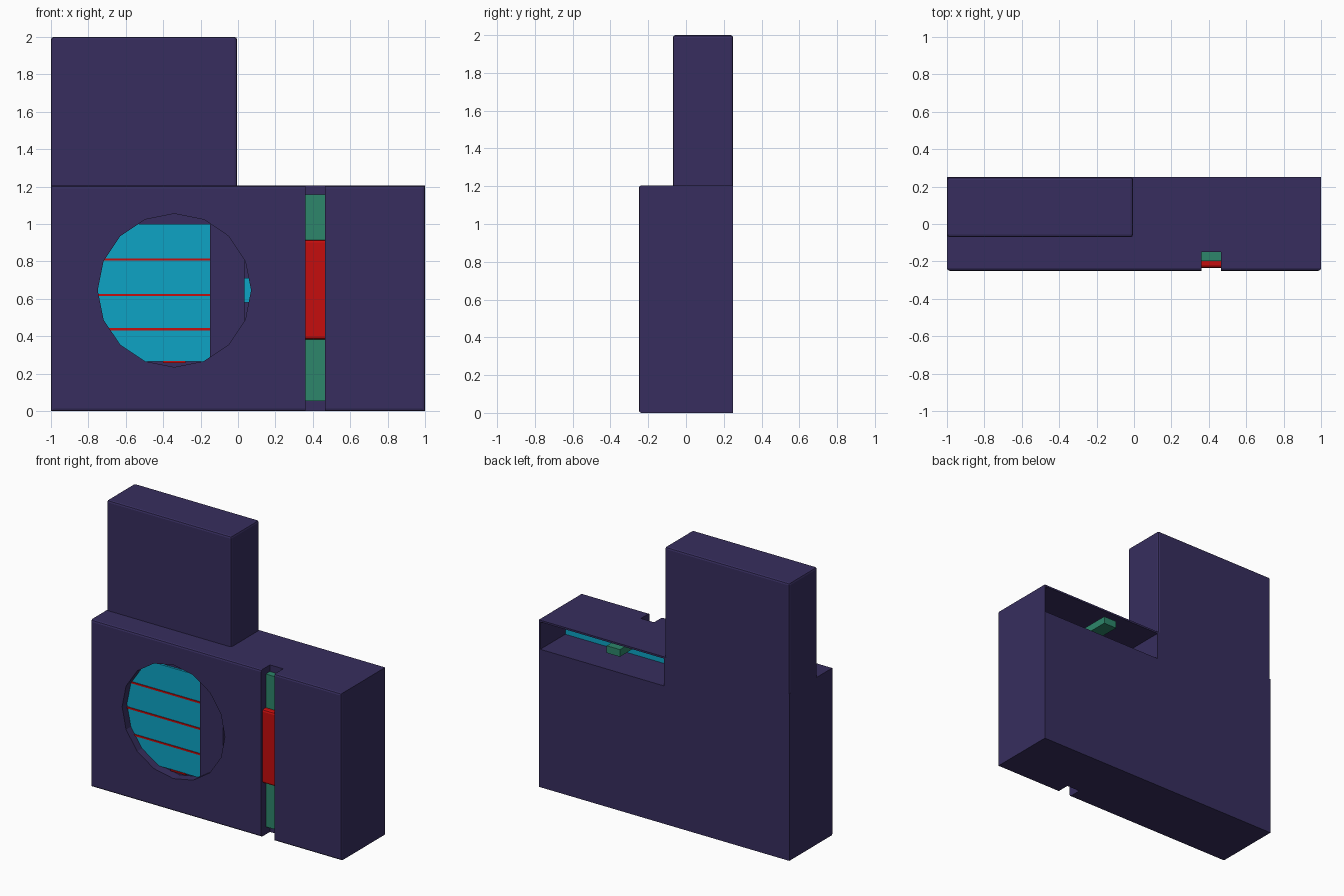
import bpy, bmesh, math
from mathutils import Matrix

cube = bpy.data.objects.get("Cube")
if cube:
    bpy.data.objects.remove(cube, do_unlink=True)


def material(name, rgb):
    m = bpy.data.materials.new(name)
    m.use_nodes = True
    m.diffuse_color = (*rgb, 1)
    bsdf = m.node_tree.nodes["Principled BSDF"]
    bsdf.inputs["Base Color"].default_value = (*rgb, 1)
    bsdf.inputs["Roughness"].default_value = 0.8
    return m


PURPLE = material("dark purple", (0.038, 0.027, 0.112))
CYAN = material("cyan", (0.004, 0.37, 0.56))
GREEN = material("sea green", (0.026, 0.24, 0.145))
RED = material("red", (0.56, 0.004, 0.004))


def finish(name, bm, mat):
    mesh = bpy.data.meshes.new(name)
    bm.to_mesh(mesh)
    bm.free()
    obj = bpy.data.objects.new(name, mesh)
    bpy.context.collection.objects.link(obj)
    if mat:
        mesh.materials.append(mat)
    return obj


def box(name, x, y, z, mat=None, bevel=0, pick=lambda e: True):
    """Box from (low, high) ranges; bevels the edges chosen by pick."""
    bm = bmesh.new()
    bmesh.ops.create_cube(bm, size=1)
    for v in bm.verts:
        v.co = [r[0] if c < 0 else r[1] for c, r in zip(v.co, (x, y, z))]
    if bevel:
        edges = [e for e in bm.edges if pick(e)]
        bmesh.ops.bevel(bm, geom=edges, offset=bevel, segments=2,
                        profile=0.5, affect='EDGES')
    return finish(name, bm, mat)


def cut(target, cutter):
    cutter.hide_render = True
    cutter.hide_set(True)
    mod = target.modifiers.new("cut", 'BOOLEAN')
    mod.operation = 'DIFFERENCE'
    mod.solver = 'EXACT'
    mod.object = cutter
    # Apply the cut so that the cutter can be removed
    bpy.context.view_layer.update()
    graph = bpy.context.evaluated_depsgraph_get()
    target.data = bpy.data.meshes.new_from_object(target.evaluated_get(graph))
    target.modifiers.clear()
    bpy.data.objects.remove(cutter, do_unlink=True)


SLOT = (0.36, 0.465)

# Main housing, rounded around its front face only
body = box("housing", (-1, 1), (-0.25, 0.25), (0, 1.205), PURPLE, 0.014,
           lambda e: all(v.co.y < 0 for v in e.verts))

# Round window recess
bm = bmesh.new()
bmesh.ops.create_cone(bm, cap_ends=True, segments=16, radius1=0.41,
                      radius2=0.41, depth=0.2,
                      matrix=Matrix.Translation((-0.34, -0.28, 0.645))
                      @ Matrix.Rotation(math.pi / 2, 4, 'X'))
cut(body, finish("window_cutter", bm, None))

# Vertical slider slot and the open compartment at the back
cut(body, box("slot_cutter", SLOT, (-0.4, -0.15), (-0.1, 1.4)))
cut(body, box("compartment_cutter", (0, 0.988), (-0.04, 0.4), (0.995, 1.192)))

# Upright block
box("tower", (-1, -0.005), (-0.07, 0.25), (1.2, 2), PURPLE, 0.014,
    lambda e: any(v.co.z > 1.5 for v in e.verts))

# Window panel, its slats and the shutter
box("window_panel", (-0.78, -0.15), (-0.195, -0.16), (0.265, 1.0), CYAN)
for i, z in enumerate((0.437, 0.62, 0.81)):
    box(f"window_slat_{i + 1}", (-0.78, -0.15), (-0.2, -0.17),
        (z - 0.006, z + 0.006), RED)
box("window_lower_slat", (-0.4, -0.28), (-0.2, -0.17), (0.256, 0.267), RED)
box("window_shutter", (-0.15, 0.035), (-0.22, -0.16), (0.2, 1.1), PURPLE)
box("window_edge_panel", (0.035, 0.1), (-0.195, -0.16), (0.58, 0.71), CYAN)

# Slider track and handle
box("slider_track", SLOT, (-0.197, -0.145), (0.055, 1.157), GREEN)
box("slider_handle", SLOT, (-0.235, -0.19), (0.383, 0.915), RED, 0.015,
    lambda e: all(v.co.y < -0.21 for v in e.verts)
    and abs(e.verts[0].co.z - e.verts[1].co.z) < 0.01)

# Compartment lining and the track arm below its roof
box("compartment_lining", (0, 0.988), (-0.045, -0.035), (0.995, 1.192), CYAN)
box("track_arm", SLOT, (-0.035, 0.24), (1.105, 1.157), GREEN)
